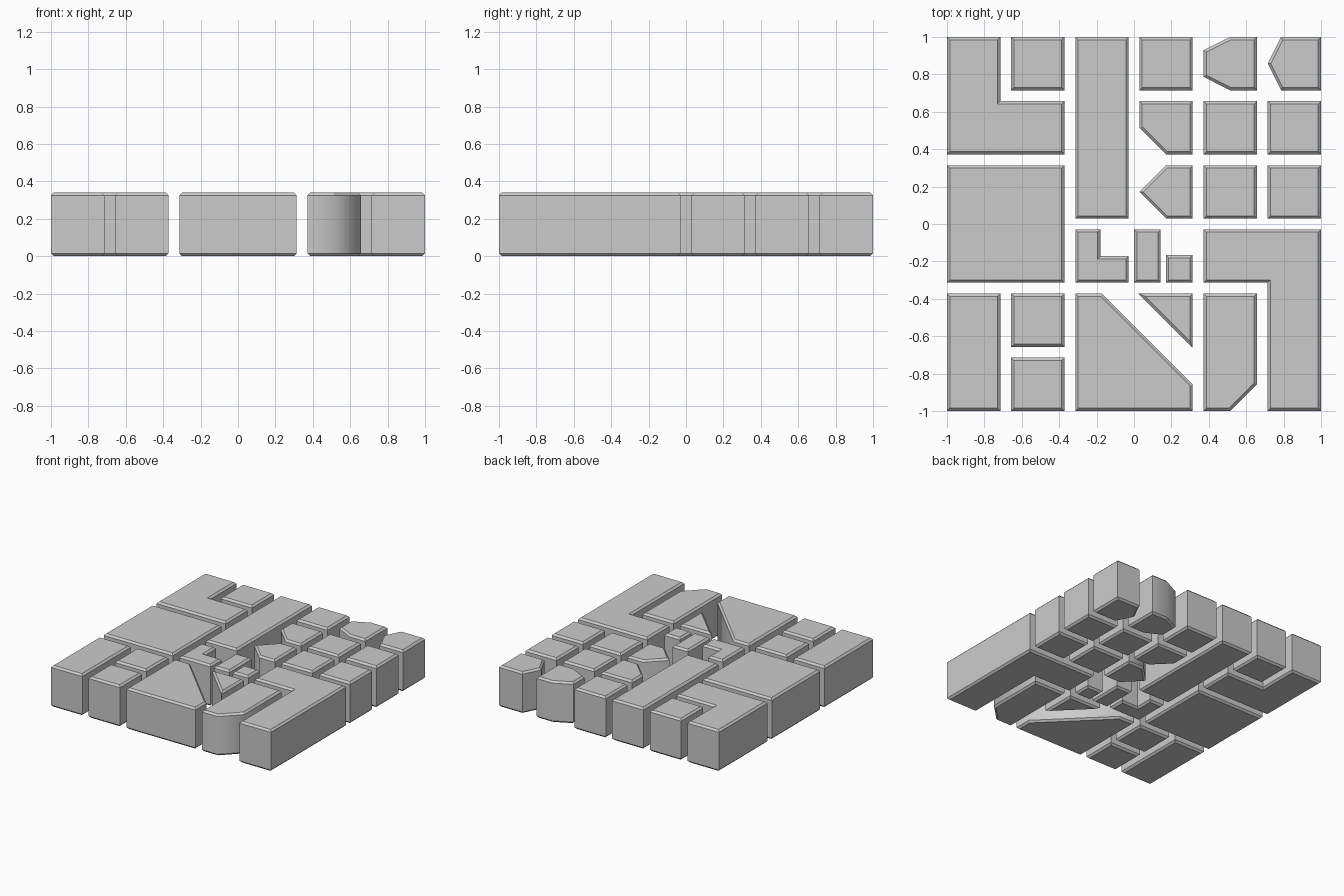
import bpy, bmesh
from mathutils import Vector
from math import radians

if "Cube" in bpy.data.objects:
    bpy.data.objects.remove(bpy.data.objects["Cube"])

HEIGHT, BEVEL = 0.34, 0.015
# Six-by-six city grid: low edge, middle and high edge of every cell (same in x and y)
L = [-1 + 0.343 * i for i in range(6)]
H = [v + 0.285 for v in L]
M = [v + 0.1425 for v in L]


def inset(points, d):
    """Mitred inward offset of a counter-clockwise outline."""
    out, n = [], len(points)
    for i, p in enumerate(points):
        a = (p - points[i - 1]).normalized()
        b = (points[(i + 1) % n] - p).normalized()
        na, nb = Vector((-a.y, a.x)), Vector((-b.y, b.x))
        out.append(p + (na + nb) * (d / (1 + na.dot(nb))))
    return out


def block(name, outline):
    """Straight-walled block with chamfered top and bottom rims."""
    pts = [Vector(p) for p in outline]
    n = len(pts)
    if sum(pts[i - 1].cross(pts[i]) for i in range(n)) < 0:
        pts.reverse()
    small = inset(pts, BEVEL)
    bm = bmesh.new()
    levels = [(small, 0), (pts, BEVEL), (pts, HEIGHT - BEVEL), (small, HEIGHT)]
    rings = [[bm.verts.new((p.x, p.y, z)) for p in ring] for ring, z in levels]
    bm.faces.new(rings[0][::-1])
    bm.faces.new(rings[-1])
    for lo, hi in zip(rings, rings[1:]):
        for i in range(n):
            bm.faces.new((lo[i - 1], lo[i], hi[i], hi[i - 1]))
    bm.normal_update()
    # Shallow wall corners are rounded by shading, every rim stays crisp
    for f in bm.faces:
        f.smooth = True
    for e in bm.edges:
        upright = abs(e.verts[0].co.z - e.verts[1].co.z) > HEIGHT / 2
        e.smooth = upright and e.calc_face_angle() < radians(50)
    me = bpy.data.meshes.new(name)
    bm.to_mesh(me)
    bm.free()
    ob = bpy.data.objects.new(name, me)
    bpy.context.collection.objects.link(ob)
    return ob


def rect(x0, y0, x1, y1):
    return [(x0, y0), (x1, y0), (x1, y1), (x0, y1)]


# Rectangular blocks as (first column, first row, last column, last row)
cells = [(1, 5, 1, 5), (3, 5, 3, 5), (4, 4, 4, 4), (5, 4, 5, 4), (4, 3, 4, 3), (5, 3, 5, 3),
         (1, 0, 1, 0), (1, 1, 1, 1), (2, 3, 2, 5), (0, 2, 1, 3), (0, 0, 0, 1)]
for k, (c0, r0, c1, r1) in enumerate(cells):
    block(f"rectangular_block_{k + 1}", rect(L[c0], L[r0], H[c1], H[r1]))

# Small subdivided lots near the centre
block("small_corner_lot", [(L[2], L[2]), (H[2], L[2]), (H[2], -0.172), (-0.18, -0.172),
                           (-0.18, H[2]), (L[2], H[2])])
block("small_narrow_lot", rect(0.0, L[2], 0.143, H[2]))
block("small_square_lot", rect(0.17, L[2], H[3], -0.167))

# Corner-shaped large blocks
block("back_left_corner_block", [(L[0], L[4]), (H[1], L[4]), (H[1], H[4]), (H[0], H[4]),
                                 (H[0], H[5]), (L[0], H[5])])
block("front_right_corner_block", [(L[4], H[2]), (H[5], H[2]), (H[5], L[0]), (L[5], L[0]),
                                   (L[5], L[2]), (L[4], L[2])])

# Blocks cut by diagonal streets
block("diagonal_front_block", [(L[2], L[0]), (H[3], L[0]), (H[3], M[0]), (M[2], H[1]), (L[2], H[1])])
block("triangle_block", [(L[3] - 0.005, H[1]), (H[3], H[1]), (H[3], L[1] - 0.005)])
block("chamfered_front_block", [(L[4], L[0]), (M[4], L[0]), (H[4], M[0]), (H[4], H[1]), (L[4], H[1])])
block("cut_corner_block", [(L[3], M[4]), (M[3], L[4]), (H[3], L[4]), (H[3], H[4]), (L[3], H[4])])
block("pointed_block", [(L[3], M[3]), (M[3], L[3]), (H[3], L[3]), (H[3], H[3]), (M[3], H[3])])
block("blunt_back_block", [(L[4], M[5] - 0.071), (M[4], L[5]), (H[4], L[5]), (H[4], H[5]),
                           (M[4], H[5]), (L[4], M[5] + 0.071)])
block("arrow_back_block", [(L[5], M[5]), (L[5] + 0.071, L[5]), (H[5], L[5]), (H[5], H[5]),
                           (L[5] + 0.071, H[5])])
